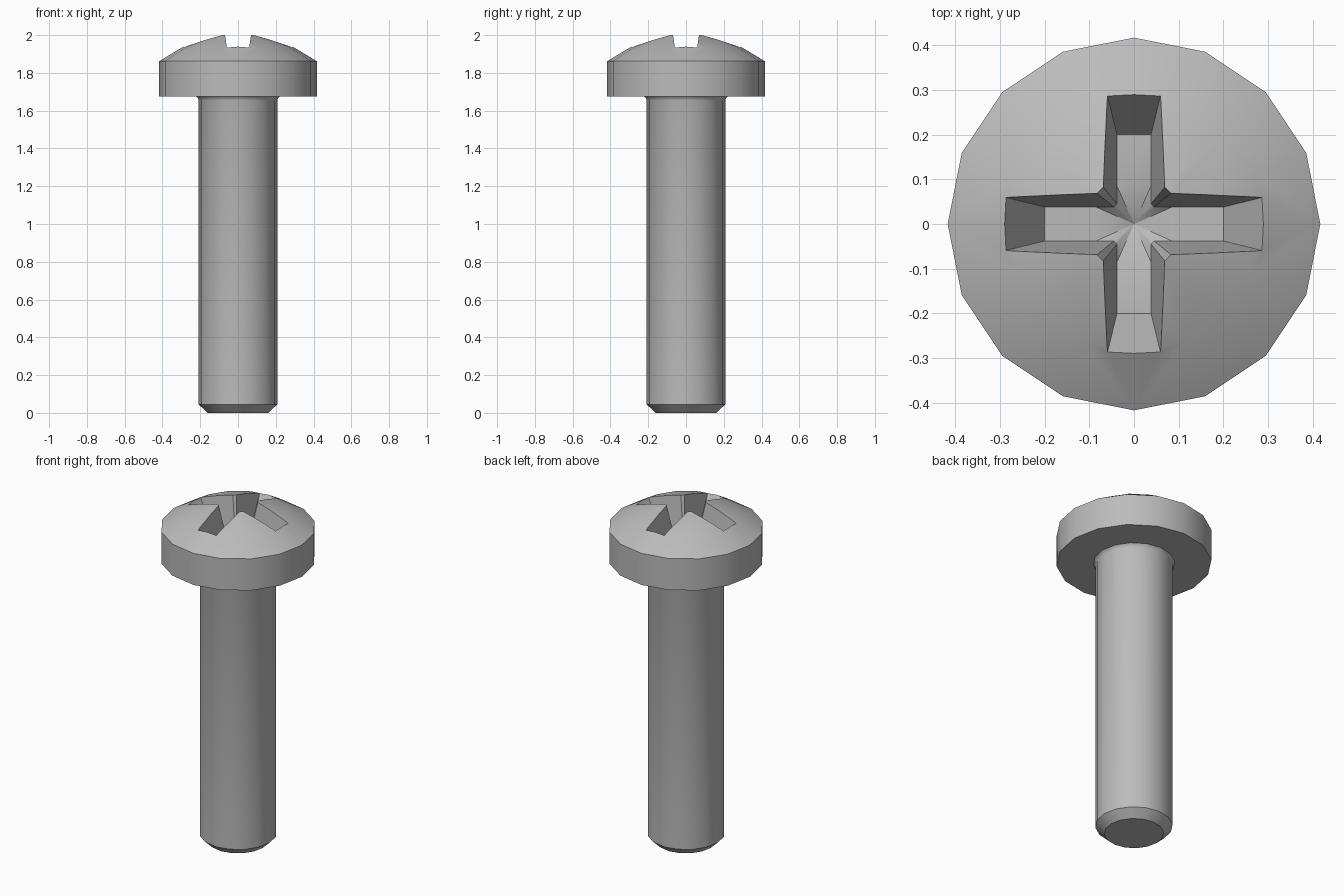
import bpy
import bmesh
import math
from mathutils import Matrix, Vector

if "Cube" in bpy.data.objects:
    bpy.data.objects.remove(bpy.data.objects["Cube"], do_unlink=True)

SIDES = 16

# One plain steel colour for the whole screw
steel = bpy.data.materials.new("steel_grey")
steel.use_nodes = True
grey = (0.5, 0.5, 0.5, 1)
steel.diffuse_color = grey
steel.node_tree.nodes["Principled BSDF"].inputs["Base Color"].default_value = grey


def make_object(name, bm):
    bmesh.ops.remove_doubles(bm, verts=bm.verts, dist=1e-5)
    bmesh.ops.recalc_face_normals(bm, faces=bm.faces)
    mesh = bpy.data.meshes.new(name)
    bm.to_mesh(mesh)
    bm.free()
    mesh.materials.append(steel)
    obj = bpy.data.objects.new(name, mesh)
    bpy.context.collection.objects.link(obj)
    return obj


def lathe(name, profile):
    """Turn (radius, height) points round z; flat caps close both ends."""
    bm = bmesh.new()
    rings = []
    for r, z in profile:
        if r == 0:
            rings.append([bm.verts.new((0, 0, z))] * SIDES)
            continue
        angles = [math.tau * i / SIDES for i in range(SIDES)]
        rings.append([bm.verts.new((r * math.cos(a), r * math.sin(a), z)) for a in angles])
    for low, high in zip(rings, rings[1:]):
        for i in range(SIDES):
            j = (i + 1) % SIDES
            bm.faces.new(dict.fromkeys((low[i], low[j], high[j], high[i])))
    for ring, point in ((rings[0], profile[0]), (rings[-1], profile[-1])):
        if point[0] > 0:
            bm.faces.new(ring)
    return make_object(name, bm)


def cross_cutter(floor=1.785, top=2.1, pit=0.04):
    """Tapered cross with a shallow pointed pit in the middle of its floor."""
    bm = bmesh.new()

    def ring(points, z):
        verts = []
        for k in range(4):
            turn = Matrix.Rotation(k * math.pi / 2, 3, "Z")
            verts.append([bm.verts.new(turn @ Vector((x, y, z))) for x, y in points])
        return verts

    # Quadrant outline: arm end, inner corner pair, next arm end
    lower = ring([(.2, .038), (.045, .038), (.038, .045), (.038, .2)], floor)
    upper = ring([(.383, .083), (.1, .083), (.083, .1), (.083, .383)], top)
    low_loop = sum(lower, [])
    up_loop = sum(upper, [])
    for i in range(len(low_loop)):
        j = (i + 1) % len(low_loop)
        if i % 4 == 3:
            bm.faces.new((low_loop[i], low_loop[j], up_loop[j], up_loop[i]))
        else:
            bm.faces.new((low_loop[i], low_loop[j], up_loop[j], up_loop[i]))
    bm.faces.new(up_loop)

    # Flat arm floors, then a fan down to the pit
    apex = bm.verts.new((0, 0, floor - pit))
    shoulder = ring([(.085, -.038), (.085, .038)], floor)
    for k in range(4):
        here, before = lower[k], lower[k - 1]
        right, left = shoulder[k]
        bm.faces.new((before[3], here[0], left, right))
        bm.faces.new((right, left, apex))
        bm.faces.new((before[3], right, before[2]))
        bm.faces.new((left, here[0], here[1]))
        bm.faces.new((before[2], right, apex))
        bm.faces.new((left, here[1], apex))
        bm.faces.new((here[1], here[2], apex))
    return make_object("recess_cutter", bm)


# Shaft with chamfered tip and a small fillet under the head
shaft = lathe("shaft", [(.16, 0), (.208, .045), (.208, 1.655), (.212, 1.667),
                        (.222, 1.677), (.222, 1.69)])

# Domed pan head
head = lathe("head", [(.417, 1.675), (.417, 1.862), (.286, 1.941), (0, 2.036)])

# Cross recess cut into the dome
cutter = cross_cutter()
cutter.hide_render = True
cut = head.modifiers.new("cross_recess", "BOOLEAN")
cut.operation = "DIFFERENCE"
cut.solver = "EXACT"
cut.object = cutter
bpy.ops.object.select_all(action="DESELECT")
bpy.context.view_layer.objects.active = head
head.select_set(True)
bpy.ops.object.modifier_apply(modifier=cut.name)
bpy.data.objects.remove(cutter, do_unlink=True)

# Smooth the round surfaces, keep the edges crisp
shaft.select_set(True)
bpy.ops.object.shade_smooth_by_angle(angle=math.radians(35))
